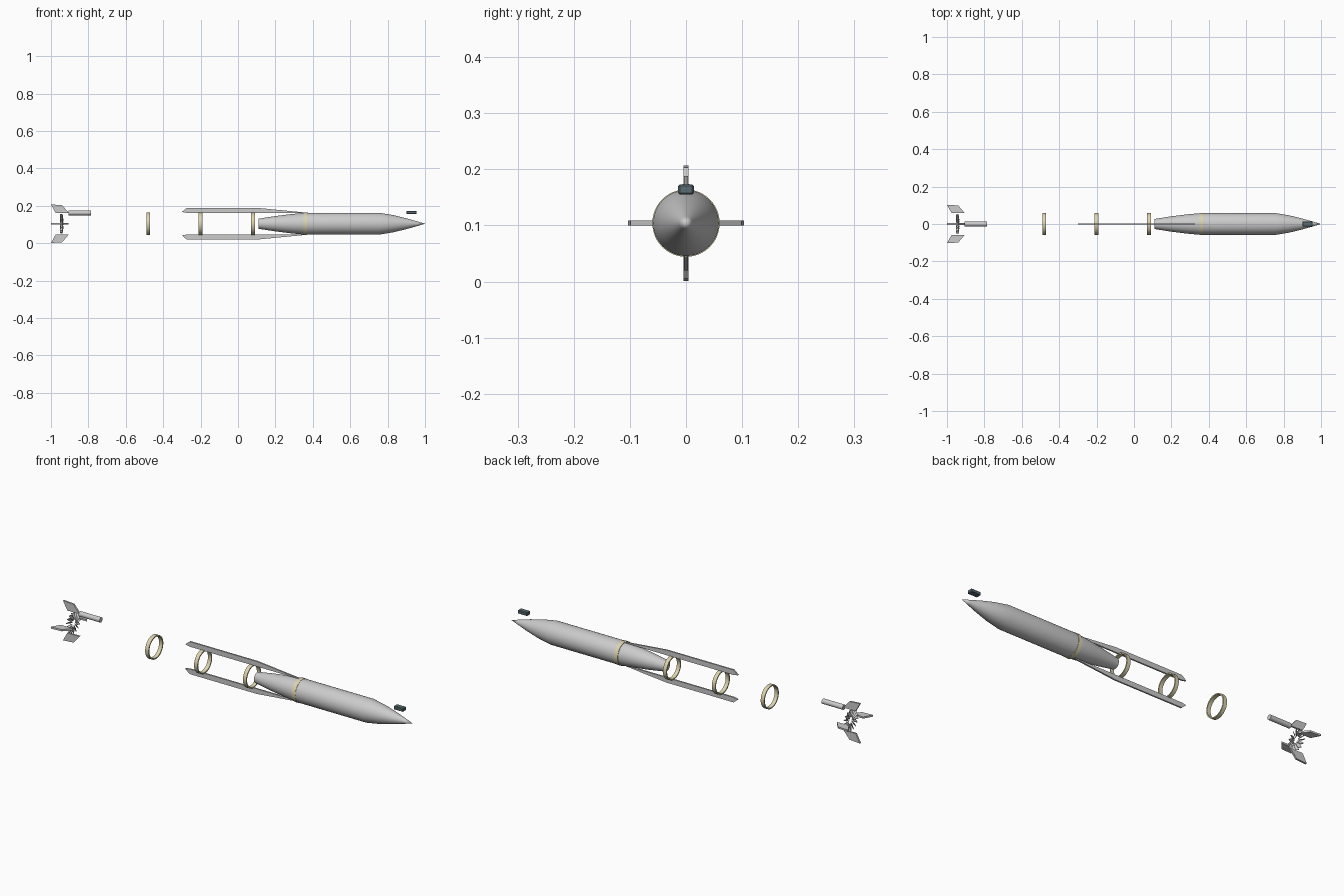
import bpy, bmesh, math
from mathutils import Matrix, Vector

if "Cube" in bpy.data.objects:
    bpy.data.objects.remove(bpy.data.objects["Cube"])

AXIS_Z = 0.104
TAU = 2 * math.pi


def material(name, color):
    m = bpy.data.materials.new(name)
    m.diffuse_color = (*color, 1)
    m.use_nodes = True
    m.node_tree.nodes["Principled BSDF"].inputs["Base Color"].default_value = m.diffuse_color
    return m


RING = material("pale_brass", (0.72, 0.66, 0.42))
DARK = material("dark_slate", (0.10, 0.15, 0.17))


def make(name, bm, mat=None, smooth=False, center=(0, 0, AXIS_Z)):
    bmesh.ops.recalc_face_normals(bm, faces=bm.faces[:])
    me = bpy.data.meshes.new(name)
    bm.to_mesh(me)
    bm.free()
    ob = bpy.data.objects.new(name, me)
    bpy.context.collection.objects.link(ob)
    ob.location = center
    if mat:
        me.materials.append(mat)
    if smooth:
        bpy.ops.object.select_all(action='DESELECT')
        ob.select_set(True)
        bpy.context.view_layer.objects.active = ob
        bpy.ops.object.shade_smooth_by_angle(angle=math.radians(30))
    return ob


def lathe(name, profile, n=48, closed=False, **kw):
    """Revolve (x, radius) points around the x axis."""
    bm = bmesh.new()
    verts = [bm.verts.new((x, r, 0)) for x, r in profile]
    pairs = list(zip(verts, verts[1:])) + ([(verts[-1], verts[0])] if closed else [])
    edges = [bm.edges.new(p) for p in pairs]
    bmesh.ops.spin(bm, geom=verts + edges, cent=(0, 0, 0), axis=(1, 0, 0),
                   angle=TAU, steps=n, use_merge=True)
    bmesh.ops.remove_doubles(bm, verts=bm.verts[:], dist=1e-5)
    return make(name, bm, **kw)


def plate(name, outline, thickness, angle=0, **kw):
    """Flat (x, radius) outline, thick in y, turned around the x axis."""
    bm = bmesh.new()
    face = bm.faces.new([bm.verts.new((x, -thickness / 2, r)) for x, r in outline])
    ext = bmesh.ops.extrude_face_region(bm, geom=[face])
    moved = [g for g in ext["geom"] if isinstance(g, bmesh.types.BMVert)]
    bmesh.ops.translate(bm, verts=moved, vec=(0, thickness, 0))
    bmesh.ops.rotate(bm, verts=bm.verts[:], matrix=Matrix.Rotation(angle, 3, 'X'))
    return make(name, bm, **kw)


# main body: tapered tail, straight middle, pointed nose
lathe("body", [(0.11, 0), (0.11, 0.027), (0.20, 0.041), (0.28, 0.051), (0.36, 0.0585),
               (0.755, 0.0585), (0.83, 0.046), (0.90, 0.029), (0.96, 0.012), (1.0, 0)],
      smooth=True)

# thin bands spaced along the axis
for i in range(4):
    x = 0.36 - 0.28 * i
    lathe(f"band_{i + 1}", [(x - 0.01, 0.054), (x - 0.01, 0.06), (x + 0.01, 0.06),
                            (x + 0.01, 0.054)], closed=True, mat=RING, smooth=True)

# long side strips, above and below
strip = [(-0.28, 0.058), (-0.30, 0.065), (-0.28, 0.084), (0.11, 0.084), (0.38, 0.058)]
strip = [(-0.30, 0.063), (-0.275, 0.084), (0.11, 0.084), (0.38, 0.058), (-0.275, 0.058)]
for label, a in (("upper", 0), ("lower", math.pi)):
    plate(f"{label}_strip", strip, 0.008, a)

# four swept tail fins
fin = [(-1.0, 0.103), (-0.94, 0.099), (-0.905, 0.058), (-0.975, 0.058)]
for i in range(4):
    plate(f"tail_fin_{i + 1}", fin, 0.009, i * TAU / 4)

# ring of small twisted blades between the fins
bm = bmesh.new()
for i in range(16):
    rot = Matrix.Rotation(i * TAU / 16, 4, 'X')
    blade = (rot @ Matrix.Translation((-0.943, 0, 0.036))
             @ Matrix.Rotation(math.radians(35), 4, 'Z')
             @ Matrix.Rotation(math.radians(-10), 4, 'Y')
             @ Matrix.Diagonal((0.016, 0.003, 0.032, 1)))
    bmesh.ops.create_cube(bm, size=1, matrix=blade)
make("tail_blades", bm)

# small canister
lathe("canister", [(-0.905, 0), (-0.905, 0.013), (-0.785, 0.013), (-0.785, 0)],
      n=16, smooth=True, center=(0, 0, 0.162))

# small bevelled block above the nose
bm = bmesh.new()
bmesh.ops.create_cube(bm, size=1, matrix=Matrix.Diagonal((0.055, 0.028, 0.018, 1)))
bmesh.ops.bevel(bm, geom=bm.edges[:], offset=0.003, segments=1, affect='EDGES')
make("nose_block", bm, mat=DARK, center=(0.928, 0, 0.164))
